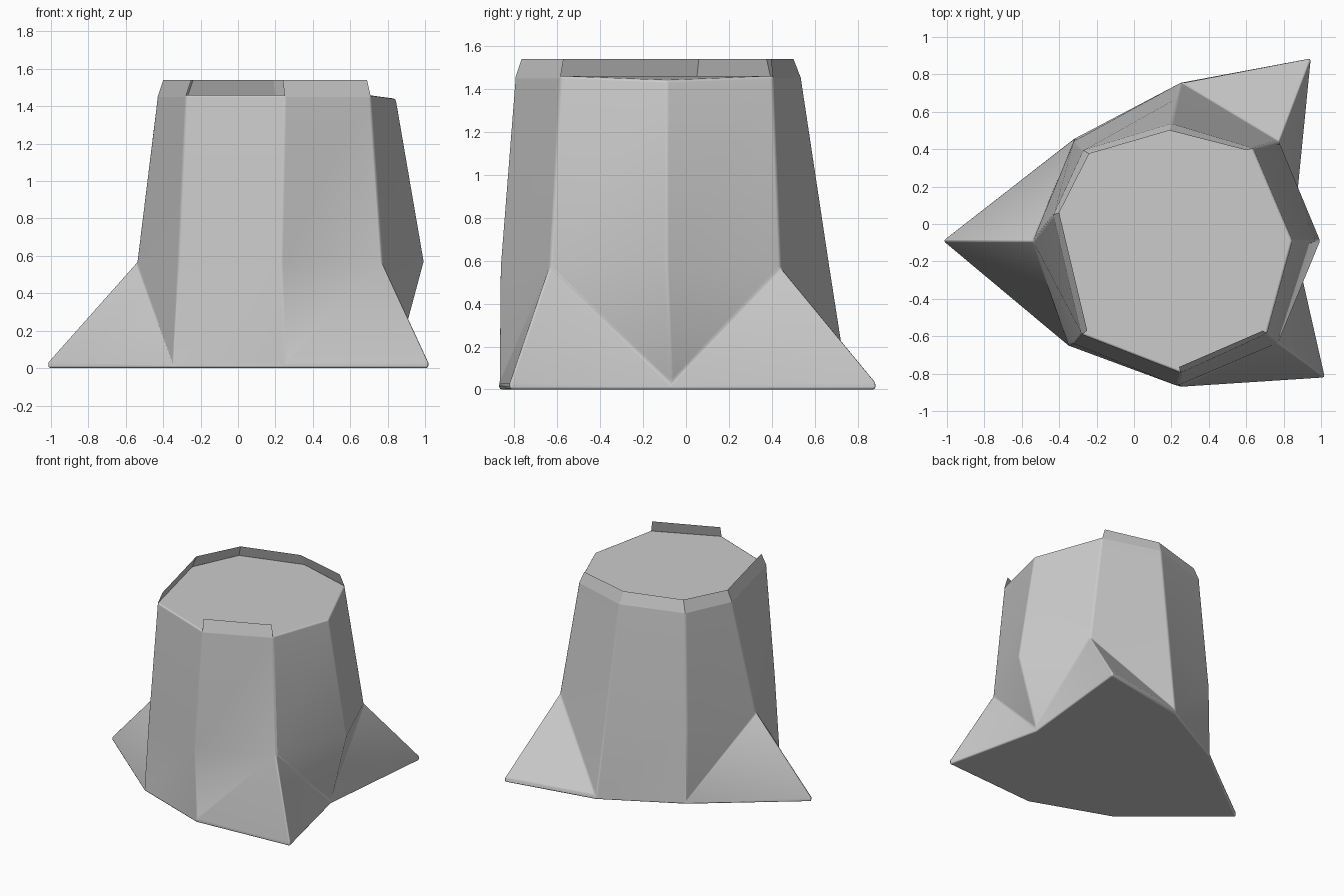
import bpy, bmesh
from math import radians

if "Cube" in bpy.data.objects:
    bpy.data.objects.remove(bpy.data.objects["Cube"])

# Rings run: left, front-left, front, front-right, right, back-right, back, back-left
BASE = [(-1.02, -.09), (-.35, -.65), (.25, -.87), (1.02, -.82),
        (.85, -.07), (.945, .885), (.25, .755), (-.32, .455)]
MID = [(-.54, -.09), (-.32, -.64), (.23, -.865), (.77, -.635),
       (.995, -.09), (.775, .44), (.23, .67), (-.32, .445)]
TOP = [(-.43, .05), (-.28, -.59), (.25, -.795), (.71, -.585),
       (.845, -.09), (.635, .405), (.2, .535), (-.27, .395)]
RIM = [(-.40, .06), (-.25, -.57), (.24, -.765), (.69, -.57),
       (.81, -.09), (.6, .395), (.19, .5), (-.24, .375)]
SPIKES = (0, 3, 5)


def finish(bm, name):
    bmesh.ops.recalc_face_normals(bm, faces=bm.faces[:])
    me = bpy.data.meshes.new(name)
    bm.to_mesh(me)
    bm.free()
    ob = bpy.data.objects.new(name, me)
    bpy.context.collection.objects.link(ob)
    return ob


def ring(bm, pts, z):
    return [bm.verts.new((x, y, z)) for x, y in pts]


# Tower body: octagon whose base corners are pulled out into three spikes
bm = bmesh.new()
bottom, lip = ring(bm, BASE, 0), ring(bm, BASE, .03)
mid, top = ring(bm, MID, .57), ring(bm, TOP, 1.46)
top[4].co.z = 1.44
for i in range(8):
    j = (i + 1) % 8
    bm.faces.new((bottom[i], bottom[j], lip[j], lip[i]))
    bm.faces.new((mid[i], mid[j], top[j], top[i]))
    if i in SPIKES:
        bm.faces.new((mid[i], lip[i], lip[j]))
        bm.faces.new((mid[i], lip[j], mid[j]))
    elif j in SPIKES:
        bm.faces.new((mid[j], lip[i], lip[j]))
        bm.faces.new((mid[j], mid[i], lip[i]))
    else:
        bm.faces.new((lip[i], lip[j], mid[j], mid[i]))
bm.faces.new(bottom)
bm.faces.new(top)
body = finish(bm, "tower_body")
bev = body.modifiers.new("soft_edges", 'BEVEL')
bev.width = .012
bev.segments = 2
bev.limit_method = 'ANGLE'
bev.angle_limit = radians(30)
bev.harden_normals = True
bpy.context.view_layer.objects.active = body
body.select_set(True)
bpy.ops.object.shade_smooth_by_angle(angle=radians(30))


# Thin leaning parapet pieces on top, with gaps between
def parapet(name, corners):
    bm = bmesh.new()
    lo = ring(bm, [TOP[c] for c in corners], 1.45)
    hi = ring(bm, [RIM[c] for c in corners], 1.54)
    for k in range(len(corners) - 1):
        bm.faces.new((lo[k], lo[k + 1], hi[k + 1], hi[k]))
    return finish(bm, name)


parapet("back_parapet", (1, 0, 7, 6, 5))
parapet("front_parapet", (2, 3))
